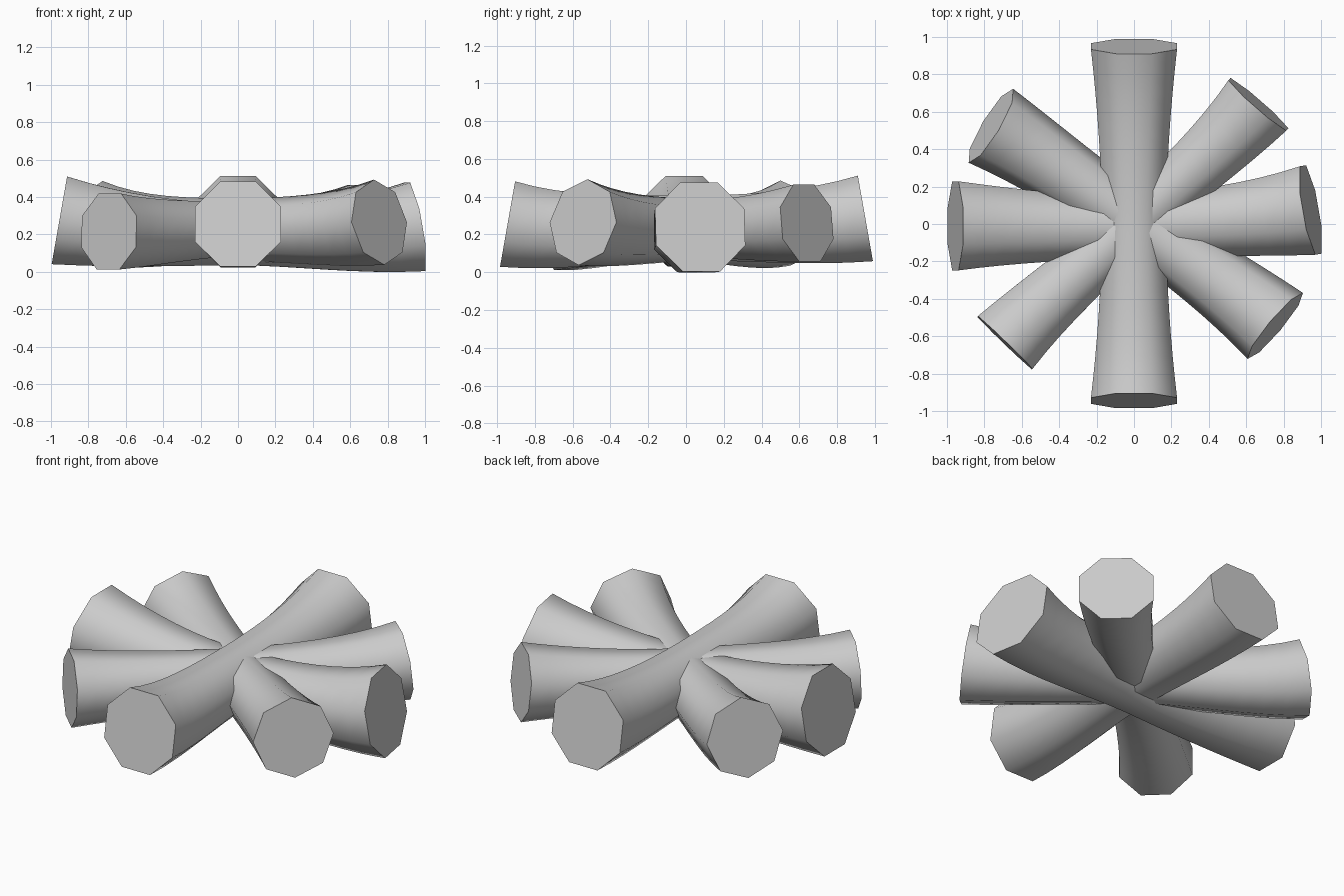
import bpy, bmesh
from math import radians, cos, sin, pi
from mathutils import Vector

if "Cube" in bpy.data.objects:
    bpy.data.objects.remove(bpy.data.objects["Cube"])

SIDES, STEPS = 8, 8


def heading(yaw, tilt):
    y, t = radians(yaw), radians(tilt)
    return Vector((cos(y) * cos(t), sin(y) * cos(t), sin(t)))


def half_path(mid, axis, end, out):
    """Curved centreline from the middle to one end: (point, direction, t)."""
    length = (end - mid).length
    m0, m1 = axis * length, out * length
    path = []
    for i in range(STEPS + 1):
        t = i / STEPS
        p = (mid * (2*t**3 - 3*t**2 + 1) + m0 * (t**3 - 2*t**2 + t)
             + end * (3*t**2 - 2*t**3) + m1 * (t**3 - t**2))
        d = (mid * (6*t**2 - 6*t) + m0 * (3*t**2 - 4*t + 1)
             + end * (6*t - 6*t**2) + m1 * (3*t**2 - 2*t))
        path.append((p, d.normalized(), t))
    return path


def beam(name, mid, waist, roll, end_a, end_b):
    """Eight-sided flared beam; each end is (x, y, z, yaw, tilt, apothem)."""
    mid = Vector(mid)
    pa, pb = Vector(end_a[:3]), Vector(end_b[:3])
    axis = (pb - pa)
    axis.z = 0
    axis.normalize()
    back = [(p, -d, t, end_a[5]) for p, d, t in
            half_path(mid, -axis, pa, heading(*end_a[3:5]))]
    front = [(p, d, t, end_b[5]) for p, d, t in
             half_path(mid, axis, pb, heading(*end_b[3:5]))]
    bm = bmesh.new()
    rings = []
    for p, d, t, flare in back[:0:-1] + front:
        side = d.cross(Vector((0, 0, 1))).normalized()
        up = side.cross(d)
        r = (waist + (flare - waist) * t**1.7) / cos(pi / SIDES)
        ring = []
        for k in range(SIDES):
            a = 2 * pi * (k + 0.5) / SIDES + radians(roll)
            ring.append(bm.verts.new(p + side * r * cos(a) + up * r * sin(a)))
        rings.append(ring)
    for lo, hi in zip(rings, rings[1:]):
        for k in range(SIDES):
            n = (k + 1) % SIDES
            bm.faces.new((lo[k], lo[n], hi[n], hi[k]))
    bm.faces.new(rings[0])
    bm.faces.new(rings[-1])
    bmesh.ops.recalc_face_normals(bm, faces=bm.faces)
    mesh = bpy.data.meshes.new(name)
    bm.to_mesh(mesh)
    bm.free()
    obj = bpy.data.objects.new(name, mesh)
    bpy.context.collection.objects.link(obj)
    # Smooth around the shaft, crisp end caps
    bpy.ops.object.select_all(action='DESELECT')
    obj.select_set(True)
    bpy.context.view_layer.objects.active = obj
    bpy.ops.object.shade_smooth_by_angle(angle=radians(50))


# Front-to-back beam, highest at the crossing
beam("front_back_beam", (0, 0, 0.235), 0.17, 0,
     (0, -0.945, 0.255, -90, 10, 0.23), (0, 0.95, 0.285, 90, 10, 0.23))
# Left-to-right beam, lowest at the crossing
beam("left_right_beam", (0, -0.01, 0.20), 0.165, 0,
     (-0.955, -0.01, 0.275, 180, 10, 0.238), (0.945, 0.075, 0.24, 10, 10, 0.24))
# Diagonal beams
beam("slim_diagonal_beam", (0, 0, 0.23), 0.145, 0,
     (-0.69, -0.635, 0.215, 226, 2, 0.203), (0.665, 0.64, 0.26, 49, 6, 0.205))
beam("thick_diagonal_beam", (0, 0.01, 0.225), 0.155, 22.5,
     (-0.765, 0.525, 0.26, 149, 12, 0.213), (0.755, -0.545, 0.265, -40, 9, 0.213))
